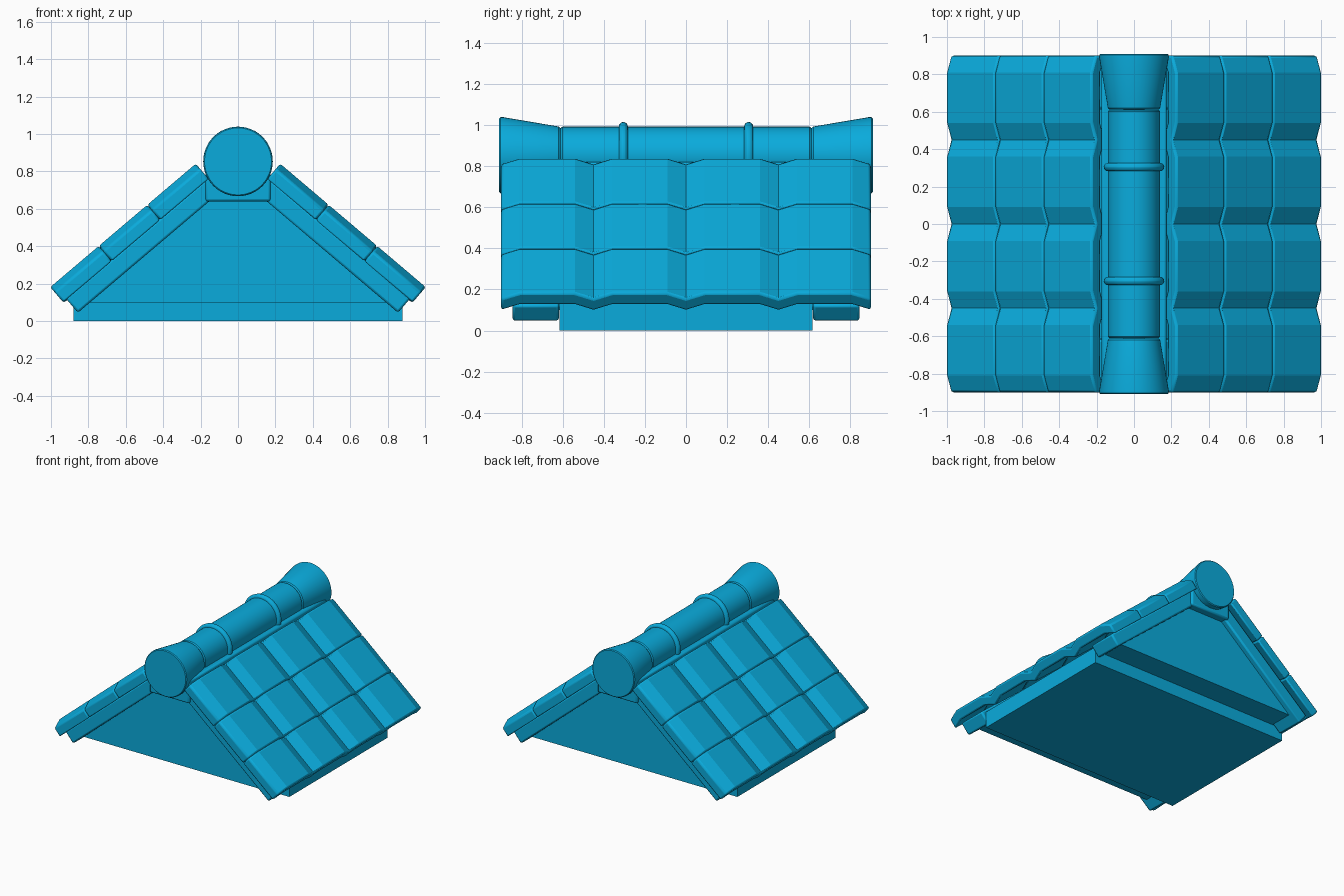
import bpy, bmesh, math
from mathutils import Vector

old = bpy.data.objects.get("Cube")
if old:
    bpy.data.objects.remove(old, do_unlink=True)

COLOR = (0.003, 0.41, 0.72, 1)
blue = bpy.data.materials.new("sky blue")
blue.use_nodes = True
blue.diffuse_color = COLOR
blue.node_tree.nodes["Principled BSDF"].inputs["Base Color"].default_value = COLOR

PITCH = math.radians(40.3)
C, S = math.cos(PITCH), math.sin(PITCH)
RIDGE_Z = 0.853


def finish(name, bm, bevel=0.0):
    """Turn a bmesh into a smooth-shaded object with crisp edges."""
    bmesh.ops.remove_doubles(bm, verts=bm.verts, dist=1e-5)
    bmesh.ops.recalc_face_normals(bm, faces=bm.faces)
    mesh = bpy.data.meshes.new(name)
    bm.to_mesh(mesh)
    bm.free()
    mesh.materials.append(blue)
    obj = bpy.data.objects.new(name, mesh)
    bpy.context.collection.objects.link(obj)
    if bevel:
        mod = obj.modifiers.new("Bevel", "BEVEL")
        mod.width = bevel
        mod.segments = 2
        mod.limit_method = "ANGLE"
        mod.angle_limit = math.radians(50)
    bpy.ops.object.select_all(action="DESELECT")
    obj.select_set(True)
    bpy.context.view_layer.objects.active = obj
    bpy.ops.object.shade_smooth_by_angle(angle=math.radians(20))
    return obj


def prism(name, start, end, bevel=0.0):
    """Solid between two matching outlines."""
    bm = bmesh.new()
    a = [bm.verts.new(p) for p in start]
    b = [bm.verts.new(p) for p in end]
    bm.faces.new(a)
    bm.faces.new(b)
    n = len(a)
    for i in range(n):
        j = (i + 1) % n
        bm.faces.new((a[i], a[j], b[j], b[i]))
    return finish(name, bm, bevel)


def along_y(name, outline, y0, y1, bevel=0.0):
    return prism(name, [(x, y0, z) for x, z in outline],
                 [(x, y1, z) for x, z in outline], bevel)


def slope(side, u, v, y):
    """Point u up the slope from the eave and v off its surface."""
    return Vector((side * (0.925 - u * C + v * S), y, 0.11 + u * S + v * C))


def lathe(name, profile):
    """Spin (y, radius) points about the ridge axis."""
    bm = bmesh.new()
    verts = [bm.verts.new((r, y, RIDGE_Z)) for y, r in profile]
    edges = [bm.edges.new(pair) for pair in zip(verts, verts[1:])]
    bmesh.ops.spin(bm, geom=verts + edges, cent=(0, 0, RIDGE_Z), axis=(0, 1, 0),
                   angle=math.tau, steps=48, use_duplicate=False)
    return finish(name, bm)


# Base block rising into the roof, and the gable panel standing proud of it
along_y("base_block", [(-0.88, 0), (0.88, 0), (0.88, 0.13), (0, 0.86), (-0.88, 0.13)],
        -0.615, 0.615)
along_y("gable_panel", [(-0.87, 0.1), (0.87, 0.1), (0, 0.83)], -0.8, 0.8)

# Tile rows, each one strip of four raised tiles meeting in valleys
WIDTH, LENGTH, CHAMFER, LIFT, THICK = 0.45, 0.34, 0.09, 0.036, 0.075
EAVE, UNDER = -0.014, -0.006
wave = []
for col in range(4):
    y0 = (col - 2) * WIDTH
    wave += [(y0, UNDER), (y0 + CHAMFER, UNDER + LIFT),
             (y0 + WIDTH - CHAMFER, UNDER + LIFT)]
wave.append((2 * WIDTH, UNDER))
section = wave + [(y, v + THICK) for y, v in reversed(wave)]
for side, label in ((1, "left"), (-1, "right")):
    for row in range(3):
        u0 = EAVE + row * LENGTH
        prism(f"{label}_tile_row_{row + 1}",
              [slope(side, u0, v, y) for y, v in section],
              [slope(side, u0 + LENGTH, v, y) for y, v in section], 0.012)

    # Sloping boards framing each gable
    for end, where in ((-1, "front"), (1, "back")):
        board = [(0.01, -0.095), (1.0, -0.095), (1.0, 0.005), (0.01, 0.005)]
        prism(f"{where}_{label}_gable_board",
              [slope(side, u, v, end * 0.618) for u, v in board],
              [slope(side, u, v, end * 0.845) for u, v in board], 0.012)

# Ridge beam and round ridge tile
along_y("ridge_beam", [(-0.174, 0.64), (0.174, 0.64), (0.174, 0.82), (-0.174, 0.82)],
        -0.86, 0.86, 0.012)
lathe("ridge_roll", [(-0.61, 0), (-0.61, 0.132), (-0.602, 0.139),
                     (0.602, 0.139), (0.61, 0.132), (0.61, 0)])

# Flared end caps and raised bands
for end, where in ((-1, "front"), (1, "back")):
    lathe(f"{where}_ridge_cap",
          [(end * y, r) for y, r in ((0.61, 0), (0.612, 0.132), (0.62, 0.14), (0.892, 0.186),
                                     (0.904, 0.185), (0.91, 0.179), (0.91, 0))])
    ring = [(end * 0.305 + 0.022 * math.cos(t), 0.14 + 0.022 * math.sin(t))
            for t in (math.tau * i / 16 for i in range(17))]
    lathe(f"{where}_ridge_band", ring)
